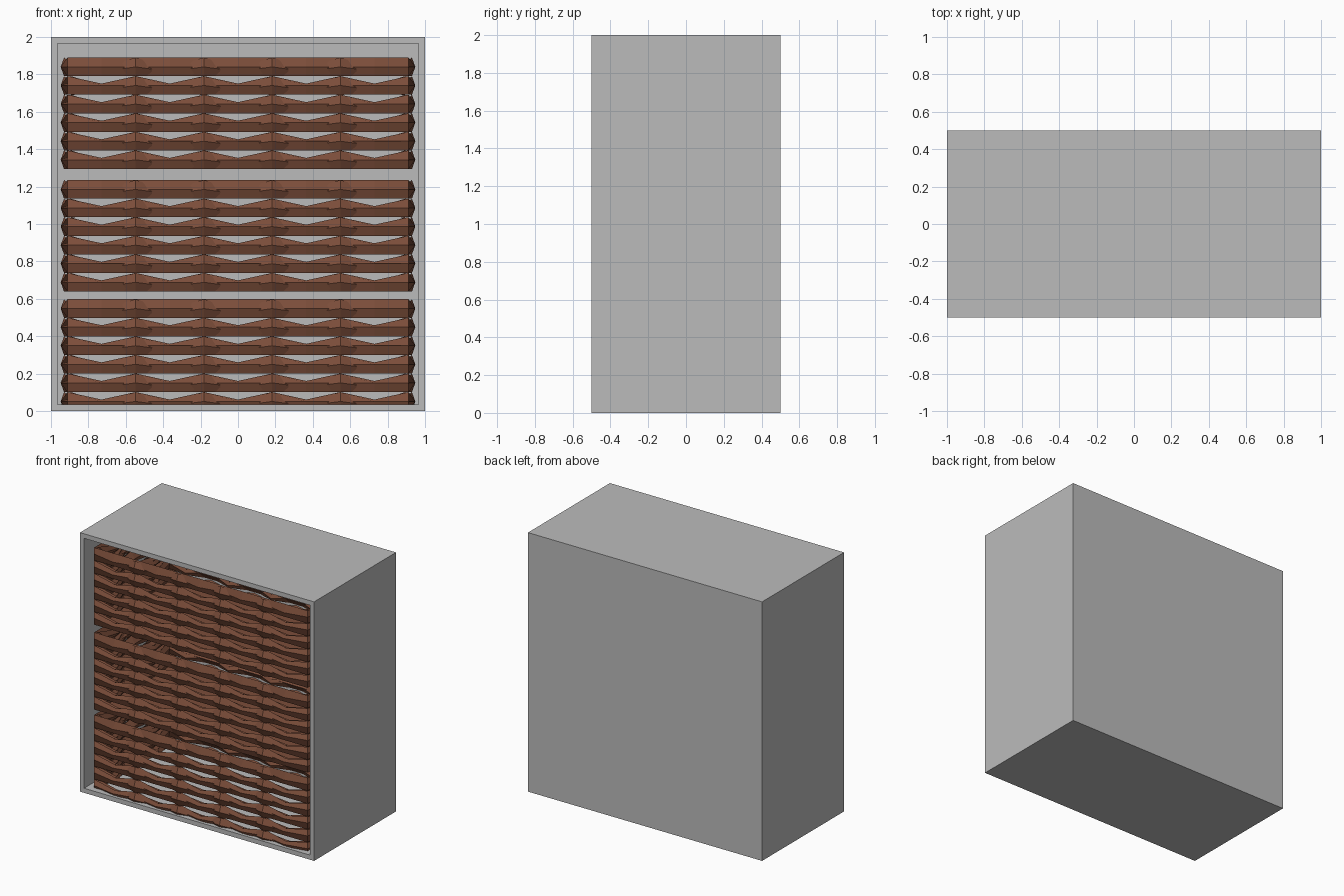
import bpy, bmesh, math
from mathutils import Vector

if "Cube" in bpy.data.objects:
    bpy.data.objects.remove(bpy.data.objects["Cube"])


def material(name, rgb):
    m = bpy.data.materials.new(name)
    m.diffuse_color = (*rgb, 1)
    m.use_nodes = True
    m.node_tree.nodes["Principled BSDF"].inputs["Base Color"].default_value = m.diffuse_color
    return m


GREY = material("grey_paint", (0.50, 0.50, 0.50))
BROWN = material("brown_wicker", (0.20, 0.075, 0.042))


def finish(bm, name, mat):
    bmesh.ops.recalc_face_normals(bm, faces=bm.faces[:])
    mesh = bpy.data.meshes.new(name)
    bm.to_mesh(mesh)
    bm.free()
    mesh.materials.append(mat)
    ob = bpy.data.objects.new(name, mesh)
    bpy.context.collection.objects.link(ob)
    return ob


# Cabinet: a box whose front face is inset and pushed back
bm = bmesh.new()
bmesh.ops.create_cube(bm, size=2)
for v in bm.verts:
    v.co = (v.co.x, v.co.y * 0.5, v.co.z + 1)
front = min(bm.faces, key=lambda f: f.calc_center_median().y)
bmesh.ops.inset_region(bm, faces=[front], thickness=0.05)
hole = bmesh.ops.extrude_discrete_faces(bm, faces=[front])["faces"][0]
for v in hole.verts:
    v.co.y = 0.45
finish(bm, "cabinet", GREY)

# Rectangular weaving path: corner points and outward directions
HX, HY, NX, NY = 0.912, 0.452, 10, 4
PITCH, ROWS = 0.0993, 6


def path():
    corners = [(-HX, -HY), (HX, -HY), (HX, HY), (-HX, HY)]
    outward = [(0, -1), (1, 0), (0, 1), (-1, 0)]
    nodes = []
    for s in range(4):
        a, b = Vector(corners[s]), Vector(corners[(s + 1) % 4])
        n = NX if s % 2 == 0 else NY
        for i in range(n):
            out = Vector(outward[s])
            if i == 0:
                out += Vector(outward[s - 1])
            nodes.append((a.lerp(b, i / n), out, i == 0))
    return nodes


NODES = path()


def strand(bm, section):
    """Sweep a section, given as (outward offset, z) per node, round the loop."""
    rings = []
    for i, (p, out, corner) in enumerate(NODES):
        rings.append([bm.verts.new((*(p + out * o), z)) for o, z in section(i % 2 == 1, corner)])
    for r, q in zip(rings, rings[1:] + rings[:1]):
        n = len(r)
        for j in range(n):
            bm.faces.new((r[j], q[j], q[(j + 1) % n], r[(j + 1) % n]))


def basket(name, top):
    bm = bmesh.new()
    for k in range(ROWS):
        z0 = top - k * PITCH

        # Outer strand: bulges at odd nodes, its upper edge dips to leave gaps
        def over(odd, corner):
            dip = 0.04 if odd and k else 0.0
            ridge = 0.036 if odd else 0.0
            return [(0.0, z0 - dip), (ridge, z0 - 0.05), (0.0, z0 - PITCH), (-0.03, z0 - 0.055)]

        # Counter strand: bulges at even nodes, tucked behind at odd ones
        def under(odd, corner):
            c = -0.02 if odd else (0.0 if corner else 0.036)
            h = 0.022 if odd else 0.05
            zc = z0 - 0.075 if odd else z0 - 0.05
            return [(c - 0.018, zc + h), (c, zc), (c - 0.018, zc - h), (c - 0.036, zc)]

        strand(bm, over)
        strand(bm, under)
    # Basket floor
    base = top - ROWS * PITCH
    ret = bmesh.ops.create_cube(bm, size=2)
    for v in ret["verts"]:
        v.co = (v.co.x * HX, v.co.y * HY, base + 0.004 * (v.co.z + 1) / 2)
    finish(bm, name, BROWN)


for name, top in (("lower_basket", 0.598), ("middle_basket", 1.235), ("upper_basket", 1.89)):
    basket(name, top)
